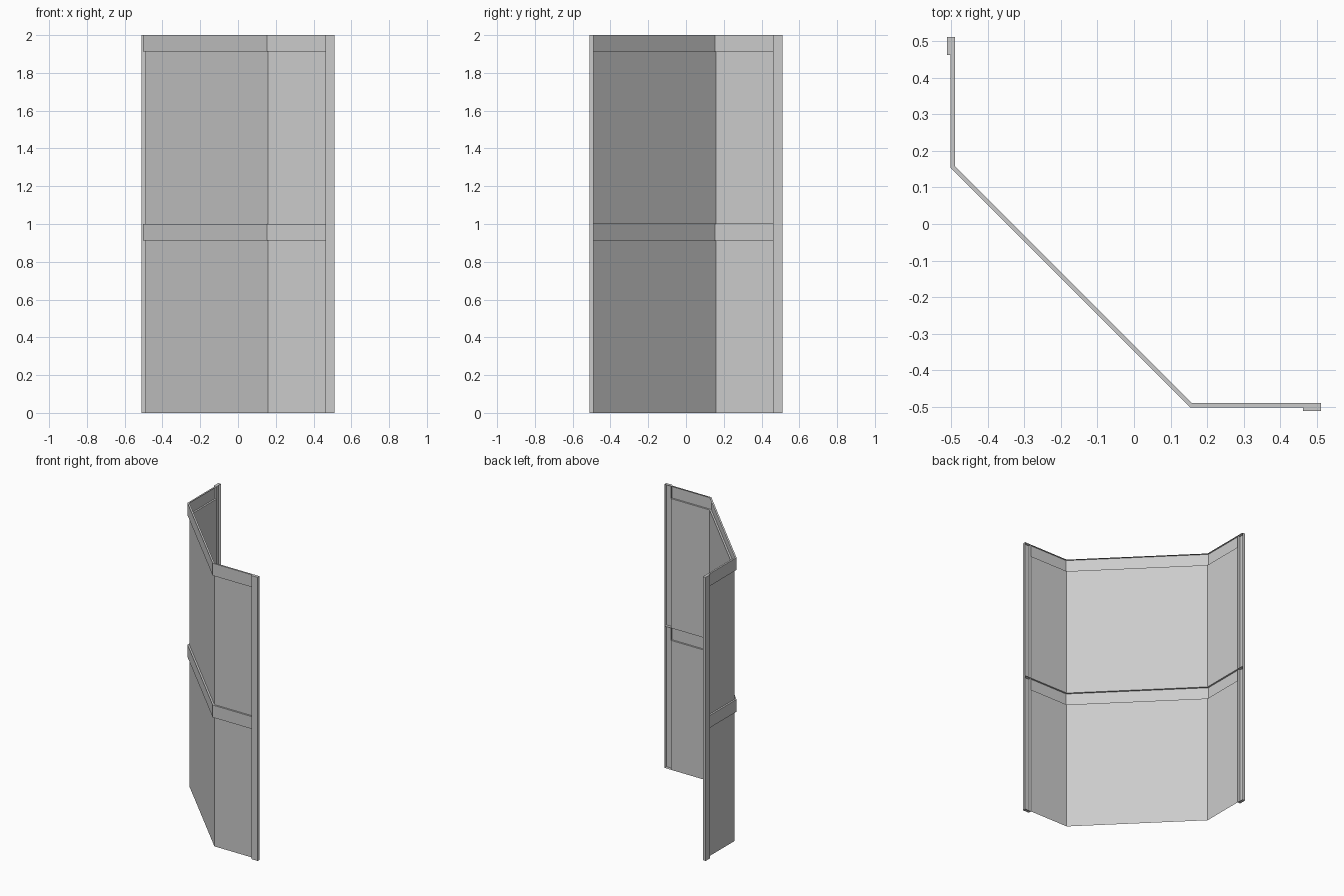
import bpy, bmesh, math
from mathutils import Vector

cube = bpy.data.objects.get("Cube")
if cube:
    bpy.data.objects.remove(cube, do_unlink=True)

WALL = 0.49      # distance of the wing sheets from the centre lines
BEND = 0.159     # where the wings fold into the diagonal
POST_IN = 0.462  # inner edge of the end channels
EDGE = 0.512     # outer limit of the model
RIB = 0.012      # how far the ribs are pressed outward
RIB_Z = 0.913    # underside of a rib within one tier

grey = bpy.data.materials.new("plain_grey")
grey.use_nodes = True
colour = (0.6, 0.6, 0.6, 1.0)
grey.diffuse_color = colour
grey.node_tree.nodes["Principled BSDF"].inputs["Base Color"].default_value = colour


def finish(bm, name):
    mesh = bpy.data.meshes.new(name)
    bm.to_mesh(mesh)
    bm.free()
    mesh.materials.append(grey)
    obj = bpy.data.objects.new(name, mesh)
    bpy.context.scene.collection.objects.link(obj)
    return obj


def plan(offset):
    """Folded plan line, pushed outward by offset with mitred bends."""
    side = -WALL - offset
    bend = BEND - offset * math.tan(math.pi / 8)
    return [(side, POST_IN), (side, bend), (bend, side), (POST_IN, side)]


def folded_panel(name, base):
    """Thin sheet with a rib pressed outward along its top."""
    profile = [(0, 0), (0, RIB_Z), (RIB, RIB_Z), (RIB, 1), (0, 1)]
    bm = bmesh.new()
    rows = [[bm.verts.new((x, y, base + z)) for x, y in plan(o)] for o, z in profile]
    for low, high in zip(rows, rows[1:]):
        for i in range(len(low) - 1):
            bm.faces.new((low[i], low[i + 1], high[i + 1], high[i]))
    return finish(bm, name)


def end_channel(name, base, swap):
    """Upright channel, open toward the inside of the fold."""
    mid, width = (POST_IN + EDGE) / 2, EDGE - POST_IN
    depth_mid, depth = -(WALL + EDGE) / 2, EDGE - WALL
    centre, size = Vector((mid, depth_mid, base + 0.5)), Vector((width, depth, 1))
    inside = Vector((0, 1, 0))
    if swap:
        centre, size, inside = centre.yxz, size.yxz, inside.yxz
    bm = bmesh.new()
    bmesh.ops.create_cube(bm, size=1)
    bmesh.ops.scale(bm, vec=size, verts=bm.verts)
    bmesh.ops.translate(bm, vec=centre, verts=bm.verts)
    bm.normal_update()
    open_side = [f for f in bm.faces if f.normal.dot(inside) > 0.9]
    bmesh.ops.delete(bm, geom=open_side, context="FACES")
    return finish(bm, name)


# Two identical stacked tiers
for tier, base in (("lower", 0), ("upper", 1)):
    folded_panel(tier + "_folded_panel", base)
    end_channel(tier + "_front_end_channel", base, False)
    end_channel(tier + "_back_end_channel", base, True)
